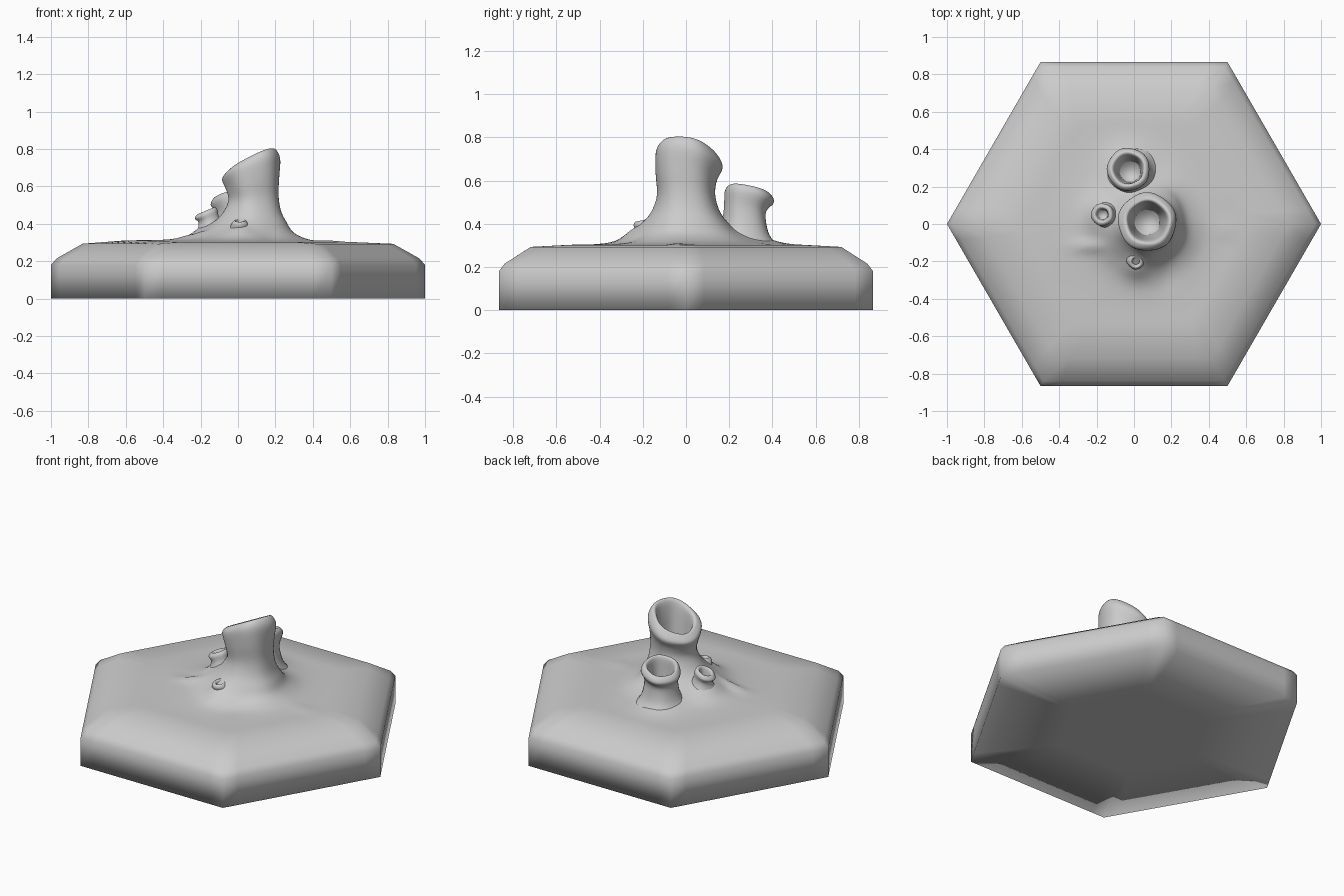
import bpy, bmesh
from math import cos, sin, pi, exp

# low swellings on the ground: x, y, spread x, spread y, height
BUMPS = [(-0.03, 0.30, 0.12, 0.12, 0.04), (-0.17, 0.05, 0.09, 0.09, 0.04),
         (0.01, -0.22, 0.06, 0.07, 0.03), (-0.25, -0.12, 0.09, 0.03, 0.018),
         (0.50, -0.03, 0.07, 0.03, 0.008), (-0.50, -0.05, 0.25, 0.35, 0.010),
         (0.18, -0.25, 0.06, 0.10, -0.010)]

grey = bpy.data.materials.new("stone_grey")
grey.diffuse_color = (0.6, 0.6, 0.6, 1)


def ground_bump(x, y):
    return sum(h * exp(-((x - a) / sx) ** 2 - ((y - b) / sy) ** 2)
               for a, b, sx, sy, h in BUMPS)


def spline(keys, steps):
    """Catmull-Rom through the key rings."""
    out = []
    for i in range(len(keys) - 1):
        p0, p1 = keys[max(i - 1, 0)], keys[i]
        p2, p3 = keys[i + 1], keys[min(i + 2, len(keys) - 1)]
        for s in range(steps):
            t = s / steps
            out.append([0.5 * (2 * b + (c - a) * t + (2 * a - 5 * b + 4 * c - d) * t * t
                               + (3 * b - a - 3 * c + d) * t ** 3)
                        for a, b, c, d in zip(p0, p1, p2, p3)])
    out.append(list(keys[-1]))
    return out


def loft(name, rings, sides, is_tile):
    """Ring: centre x, centre y, radius, z, slope x, slope y, hexagon amount."""
    bm = bmesh.new()
    loops = []
    for cx, cy, r, z, gx, gy, k in rings:
        loop = []
        for i in range(sides):
            a = 2 * pi * i / sides
            hexa = cos(pi / 6) / cos(a % (pi / 3) - pi / 6)
            lump = 1 + 0.018 * sin(5 * a + 9 * z) * (1 - k)
            rr = r * (k * hexa + (1 - k) * lump)
            dx, dy = rr * cos(a), rr * sin(a)
            zz = z + gx * dx + gy * dy
            if is_tile and z > 0.2:
                w = min(max((r - 0.16) / 0.1, 0), 1) * min(max((0.9 - r) / 0.15, 0), 1)
                zz += w * ground_bump(cx + dx, cy + dy)
            loop.append(bm.verts.new((cx + dx, cy + dy, zz)))
        loops.append(loop)
    for lo, hi in zip(loops, loops[1:]):
        for i in range(sides):
            j = (i + 1) % sides
            bm.faces.new((lo[i], lo[j], hi[j], hi[i]))
    bm.faces.new(loops[-1])
    if is_tile:
        bm.faces.new(loops[0][::-1])
    for f in bm.faces:
        f.smooth = True  # soft all over, even across the tile edges
    me = bpy.data.meshes.new(name)
    bm.to_mesh(me)
    bm.free()
    me.materials.append(grey)
    ob = bpy.data.objects.new(name, me)
    bpy.context.collection.objects.link(ob)
    return ob


# hexagonal tile whose top flows up into the main vent
tile = [(0, 0, 0.45, 0, 0, 0, 1), (0, 0, 1, 0, 0, 0, 1), (0, 0, 1, 0.18, 0, 0, 1),
        (0, 0, 0.97, 0.215, 0, 0, 1), (0, 0, 0.83, 0.293, 0, 0, 1)]
body = [(0, 0, 0.62, 0.302, 0, 0, 0.9),
        (0.02, 0, 0.45, 0.305, 0, 0, 0.4), (0.04, 0, 0.33, 0.318, 0, 0, 0.1),
        (0.05, 0, 0.245, 0.355, 0, 0, 0), (0.07, 0, 0.19, 0.41, 0, 0, 0),
        (0.08, 0, 0.152, 0.47, 0, 0, 0), (0.085, 0, 0.134, 0.54, 0.1, 0, 0),
        (0.08, 0, 0.142, 0.62, 0.25, -0.1, 0), (0.07, 0.012, 0.155, 0.695, 0.36, -0.2, 0),
        (0.07, 0.012, 0.13, 0.735, 0.48, -0.2, 0), (0.07, 0.012, 0.11, 0.733, 0.5, -0.2, 0),
        (0.07, 0.012, 0.098, 0.69, 0.4, -0.2, 0), (0.07, 0.01, 0.082, 0.58, 0.2, 0, 0),
        (0.07, 0.01, 0.066, 0.43, 0, 0, 0)]
loft("tile_with_main_vent", tile + spline(body, 4), 72, True)

# smaller side vents: centre x, centre y, radius, z, slope x, slope y
small_vents = {
    "back_vent": [(-0.01, 0.265, 0.16, 0.30, 0, 0), (-0.012, 0.266, 0.122, 0.35, 0, 0),
                  (-0.015, 0.27, 0.102, 0.41, 0, 0), (-0.02, 0.275, 0.098, 0.47, 0.1, -0.1),
                  (-0.03, 0.293, 0.114, 0.525, 0.2, -0.2), (-0.03, 0.293, 0.098, 0.556, 0.2, -0.2),
                  (-0.03, 0.293, 0.08, 0.55, 0.2, -0.2), (-0.025, 0.285, 0.066, 0.49, 0, 0),
                  (-0.02, 0.28, 0.055, 0.42, 0, 0)],
    "left_vent": [(-0.12, 0.04, 0.13, 0.31, 0, 0), (-0.14, 0.045, 0.075, 0.375, 0, 0),
                  (-0.155, 0.047, 0.056, 0.42, 0.2, 0), (-0.17, 0.05, 0.06, 0.452, 0.4, 0),
                  (-0.17, 0.05, 0.047, 0.47, 0.4, 0), (-0.17, 0.05, 0.033, 0.463, 0.4, 0),
                  (-0.165, 0.05, 0.025, 0.42, 0, 0)],
    "front_nub": [(0.015, -0.15, 0.09, 0.33, 0, 0), (0.01, -0.18, 0.056, 0.375, 0, 0.1),
                  (0.01, -0.2, 0.042, 0.403, 0, 0.2), (0.01, -0.202, 0.031, 0.416, 0, 0.2),
                  (0.01, -0.202, 0.021, 0.411, 0, 0.2), (0.01, -0.2, 0.015, 0.39, 0, 0)],
}
for name, keys in small_vents.items():
    loft(name, spline([k + (0,) for k in keys], 4), 32, False)
